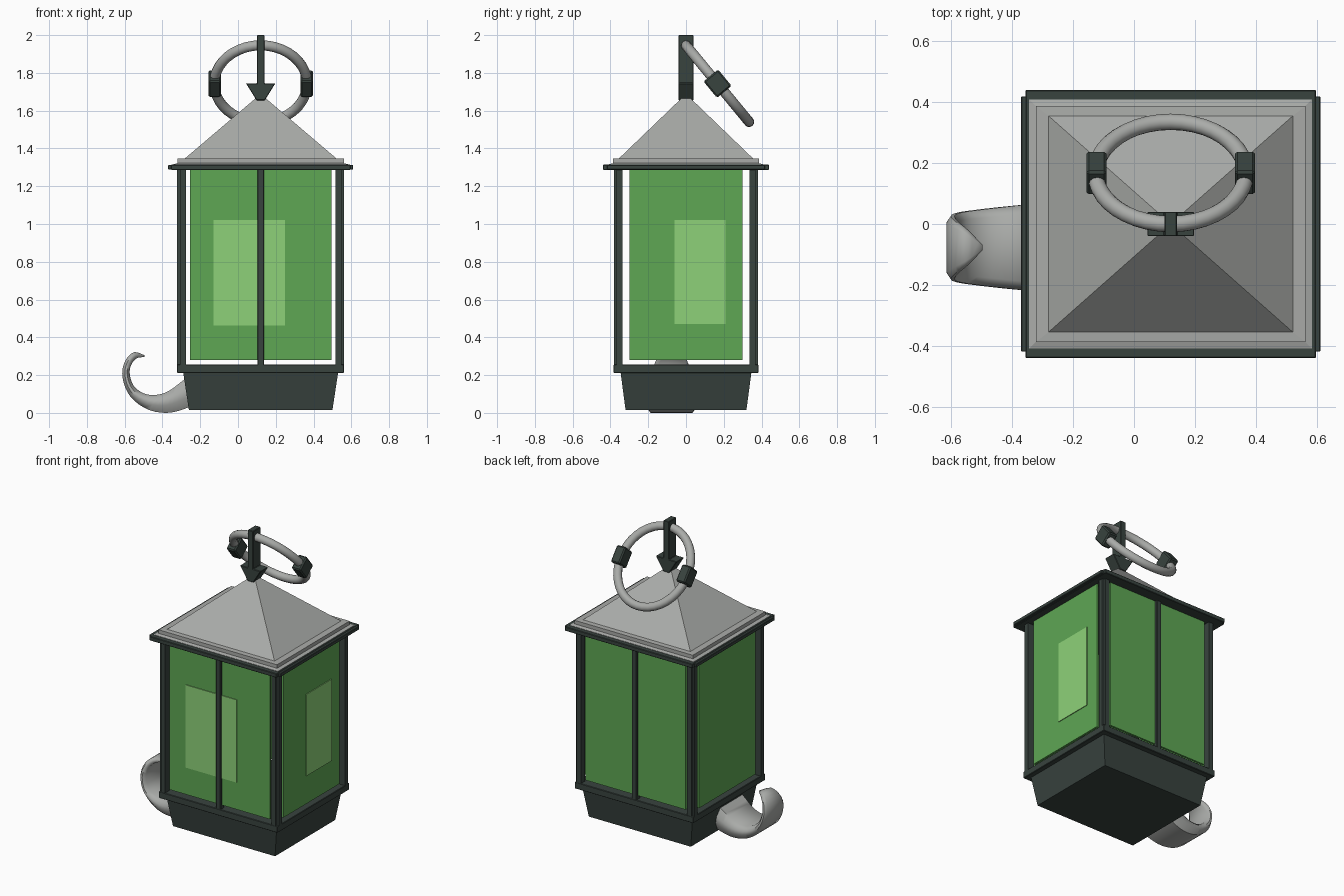
import bpy, bmesh, math
from mathutils import Vector, Matrix

if "Cube" in bpy.data.objects:
    bpy.data.objects.remove(bpy.data.objects["Cube"])

CX = 0.12  # lantern axis; the hook sticks out to the left


def material(name, rgb):
    m = bpy.data.materials.new(name)
    m.diffuse_color = (*rgb, 1)
    m.use_nodes = True
    m.node_tree.nodes["Principled BSDF"].inputs["Base Color"].default_value = m.diffuse_color
    return m


DARK = material("dark_iron", (0.040, 0.056, 0.049))
GREY = material("grey_metal", (0.40, 0.41, 0.395))
GLASS = material("green_glass", (0.112, 0.385, 0.088))
GLOW = material("light_green_glow", (0.27, 0.64, 0.19))


def add(name, bm, mat, bevel=0.0, smooth=False):
    bmesh.ops.recalc_face_normals(bm, faces=bm.faces)
    me = bpy.data.meshes.new(name)
    bm.to_mesh(me)
    bm.free()
    ob = bpy.data.objects.new(name, me)
    bpy.context.collection.objects.link(ob)
    me.materials.append(mat)
    if bevel:
        b = ob.modifiers.new("bevel", 'BEVEL')
        b.width, b.segments = bevel, 1
    if smooth:
        bpy.ops.object.select_all(action='DESELECT')
        ob.select_set(True)
        bpy.context.view_layer.objects.active = ob
        bpy.ops.object.shade_smooth_by_angle(angle=math.radians(50))
    return ob


def loft(rings, closed=False):
    """Skin a list of point rings; cap the ends unless closed."""
    bm = bmesh.new()
    vs = [[bm.verts.new(p) for p in r] for r in rings]
    n = len(vs[0])
    pairs = list(zip(vs, vs[1:])) + ([(vs[-1], vs[0])] if closed else [])
    for a, b in pairs:
        for i in range(n):
            j = (i + 1) % n
            bm.faces.new((a[i], a[j], b[j], b[i]))
    if not closed:
        bm.faces.new(vs[0][::-1])
        bm.faces.new(vs[-1])
    return bm


def rect_stack(levels):
    """Rectangles (half x, half y, z) stacked upward around the lantern axis."""
    return loft([[(CX + sx * hx, sy * hy, z) for sx, sy in
                  ((-1, -1), (1, -1), (1, 1), (-1, 1))] for hx, hy, z in levels])


def box(name, lo, hi, mat, bevel=0.0):
    (x0, y0, z0), (x1, y1, z1) = lo, hi
    x0, x1, y0, y1 = min(x0, x1), max(x0, x1), min(y0, y1), max(y0, y1)
    base = ((x0, y0), (x1, y0), (x1, y1), (x0, y1))
    return add(name, loft([[(x, y, z) for x, y in base] for z in (z0, z1)]), mat, bevel)


# Tapered foot and ledge
add("base", rect_stack([(0.38, 0.32, 0.015), (0.411, 0.347, 0.22)]), DARK)
add("ledge", rect_stack([(0.442, 0.383, 0.212), (0.442, 0.383, 0.256)]), DARK, 0.003)

# Corner posts with a notched outer corner
T, N = 0.046, 0.014
PROFILE = ((N, 0), (T, 0), (T, T), (0, T), (0, N), (N, N))
for sx, sn in ((-1, "left"), (1, "right")):
    for sy, yn in ((-1, "front"), (1, "back")):
        rings = [[(CX + sx * (0.442 - a), sy * (0.382 - b), z) for a, b in PROFILE]
                 for z in (0.25, 1.295)]
        add(f"{yn}_{sn}_post", loft(rings), DARK)

# Four glass panes set between the posts, with middle bars on front and back
PX, PY, TH = 0.428, 0.366, 0.014
for s, n, m in ((-1, "front", "left"), (1, "back", "right")):
    box(n + "_pane", (CX - 0.374, s * PY, 0.28), (CX + 0.374, s * (PY - TH), 1.295), GLASS)
    box(m + "_pane", (CX + s * PX, -0.30, 0.28), (CX + s * (PX - TH), 0.30, 1.295), GLASS)
    box(n + "_middle_bar", (CX - 0.018, s * 0.382, 0.25), (CX + 0.018, s * 0.342, 1.295),
        DARK, 0.004)

# Glow patches on the front and right panes
box("front_glow", (-0.13, -PY - 0.005, 0.463), (0.25, -PY + 0.002, 1.02), GLOW)
box("right_glow", (CX + PX - 0.002, -0.06, 0.47), (CX + PX + 0.005, 0.21, 1.02), GLOW)

# Dark eave, made of two crossing plates
add("eave_side_plate", rect_stack([(0.490, 0.418, 1.288), (0.490, 0.418, 1.312)]), DARK, 0.003)
add("eave_front_plate", rect_stack([(0.475, 0.439, 1.286), (0.475, 0.439, 1.314)]), DARK, 0.003)

# Grey roof: sloped skirt, slab and pyramid
add("roof", rect_stack([(0.463, 0.408, 1.305), (0.463, 0.408, 1.316), (0.441, 0.386, 1.322),
                        (0.441, 0.386, 1.346), (0.40, 0.354, 1.348),
                        (0.004, 0.004, 1.685)]), GREY)

# Arrow-shaped finial
ARROW = ((-0.02, 2.0), (-0.02, 1.745), (-0.078, 1.745), (-0.022, 1.655),
         (0.022, 1.655), (0.078, 1.745), (0.02, 1.745), (0.02, 2.0))
add("finial", loft([[(CX + x, y, z) for x, z in ARROW] for y in (-0.04, 0.04)]), DARK, 0.003)

# Tilted carrying ring with two clamps
TILT = Matrix.Translation((CX, 0.167, 1.743)) @ Matrix.Rotation(math.radians(-50.5), 4, 'X')
RX, RY, r = 0.246, 0.263, 0.027
rings = []
for i in range(40):
    a = math.tau * i / 40
    rings.append([TILT @ Vector(((RX + r * math.cos(b)) * math.cos(a),
                                 (RY + r * math.cos(b)) * math.sin(a), r * math.sin(b)))
                  for b in (math.tau * k / 12 for k in range(12))])
add("ring", loft(rings, closed=True), GREY, smooth=True)
for s, n in ((-1, "left"), (1, "right")):
    bm = bmesh.new()
    bmesh.ops.create_cube(bm, size=1, matrix=TILT @ Matrix.Translation((s * 0.243, 0, 0))
                          @ Matrix.Diagonal((0.066, 0.112, 0.10, 1)))
    add(n + "_clamp", bm, DARK, 0.008)

# Curled hook: outer x, z, inner x, z, half width
STATIONS = ((-0.24, 0.04, -0.24, 0.21, 0.15), (-0.30, 0.015, -0.30, 0.165, 0.146),
            (-0.38, 0.0, -0.36, 0.12, 0.139), (-0.47, 0.015, -0.42, 0.097, 0.131),
            (-0.55, 0.065, -0.49, 0.10, 0.122), (-0.595, 0.13, -0.55, 0.14, 0.114),
            (-0.613, 0.21, -0.573, 0.205, 0.104), (-0.595, 0.28, -0.565, 0.255, 0.085),
            (-0.55, 0.322, -0.535, 0.29, 0.055), (-0.495, 0.305, -0.495, 0.295, 0.008))
SECTION = ((-1, 0.35), (-0.8, 0), (0.8, 0), (1, 0.35), (1, 0.65), (0.8, 1), (-0.8, 1), (-1, 0.65))


def spline(rows, steps):
    """Smooth curve through rows of numbers."""
    out = []
    for i in range(len(rows) - 1):
        p = [rows[max(0, min(len(rows) - 1, i + k))] for k in (-1, 0, 1, 2)]
        for t in (k / steps for k in range(steps)):
            out.append([b + 0.5 * t * (c - a + t * (2 * a - 5 * b + 4 * c - d
                                                    + t * (3 * (b - c) + d - a)))
                        for a, b, c, d in zip(*p)])
    return out + [rows[-1]]


rings = [[(ox + (ix - ox) * v, -0.077 + u * w, oz + (iz - oz) * v) for u, v in SECTION]
         for ox, oz, ix, iz, w in spline(STATIONS, 3)]
add("hook", loft(rings), GREY, smooth=True)
